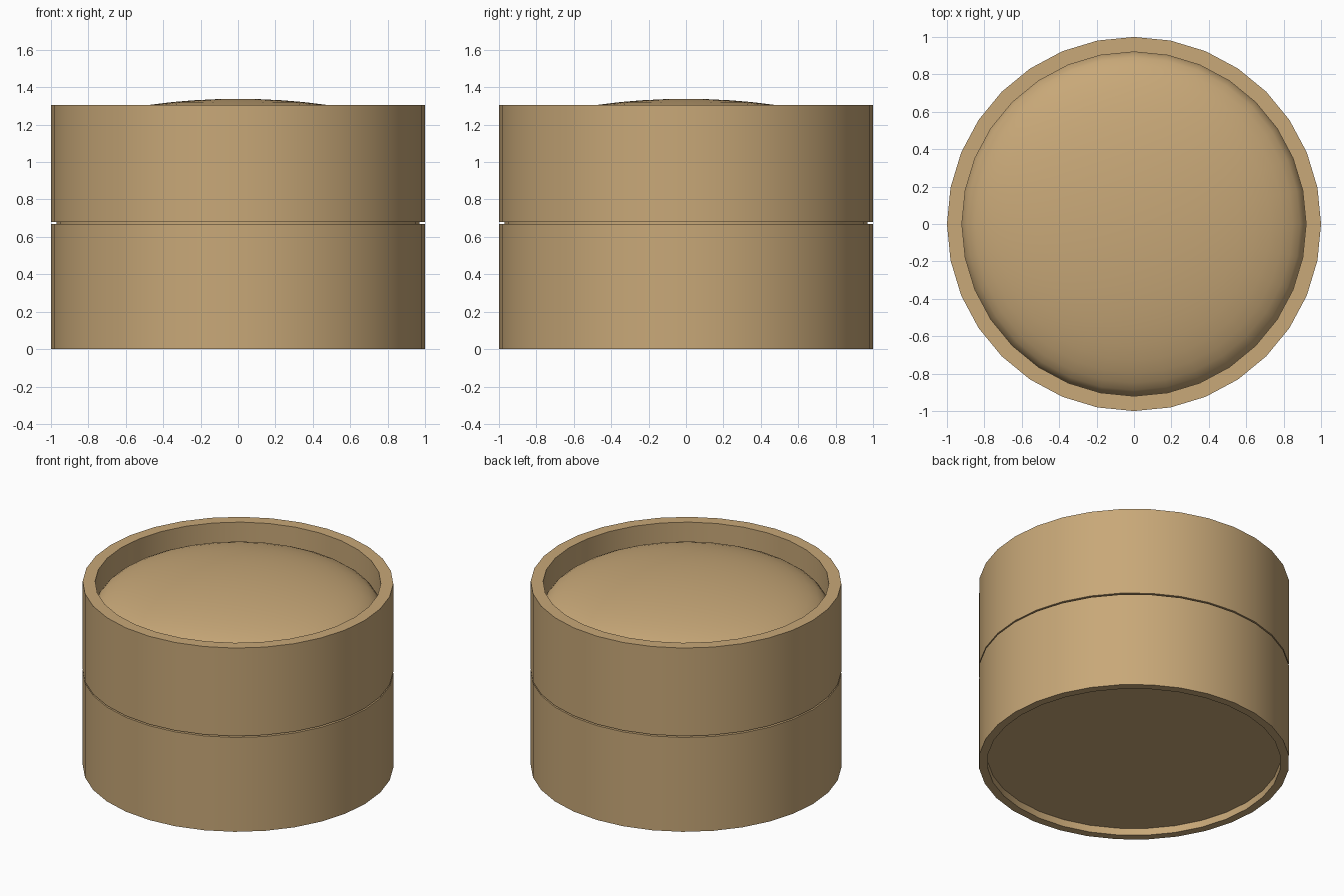
import bpy, bmesh, math

if "Cube" in bpy.data.objects:
    bpy.data.objects.remove(bpy.data.objects["Cube"])

SIDES = 32

wood = bpy.data.materials.new("warm tan")
wood.diffuse_color = (0.578, 0.392, 0.188, 1)
wood.use_nodes = True
wood.node_tree.nodes["Principled BSDF"].inputs["Base Color"].default_value = wood.diffuse_color


def lathe(name, profile):
    """Revolve (radius, z) points around z; radius 0 makes a pole."""
    bm = bmesh.new()
    rings = []
    for r, z in profile:
        if r == 0:
            rings.append([bm.verts.new((0, 0, z))] * SIDES)
        else:
            rings.append([bm.verts.new((r * math.cos(2 * math.pi * i / SIDES),
                                        r * math.sin(2 * math.pi * i / SIDES), z))
                          for i in range(SIDES)])
    for a, b in zip(rings, rings[1:]):
        for i in range(SIDES):
            j = (i + 1) % SIDES
            bm.faces.new(dict.fromkeys((a[i], a[j], b[j], b[i])))
    bmesh.ops.recalc_face_normals(bm, faces=bm.faces)
    mesh = bpy.data.meshes.new(name)
    bm.to_mesh(mesh)
    bm.free()
    mesh.materials.append(wood)
    obj = bpy.data.objects.new(name, mesh)
    bpy.context.collection.objects.link(obj)
    bpy.context.view_layer.objects.active = obj
    obj.select_set(True)
    bpy.ops.object.shade_smooth_by_angle(angle=math.radians(30))
    obj.select_set(False)


# Lower half: recessed foot, straight wall, closed top with a spigot into the lid
lathe("box_base", [(0, 0.05), (0.945, 0.05), (0.945, 0), (1, 0), (1, 0.67),
                   (0.97, 0.67), (0.97, 0.675), (0, 0.675)])

# Upper half: straight wall with a raised rim around the sunken top
lathe("lid_rim", [(0, 0.675), (0.97, 0.675), (0.97, 0.68), (1, 0.68), (1, 1.305),
                  (0.92, 1.305), (0.92, 1.11), (0, 1.11)])

# Domed panel inside the rim (squashed half sphere)
STEPS = 12
dome = [(0.92 * math.cos(k * math.pi / 2 / STEPS),
         1.112 + 0.226 * math.sin(k * math.pi / 2 / STEPS)) for k in range(STEPS)]
lathe("lid_dome", dome + [(0, 1.338)])
